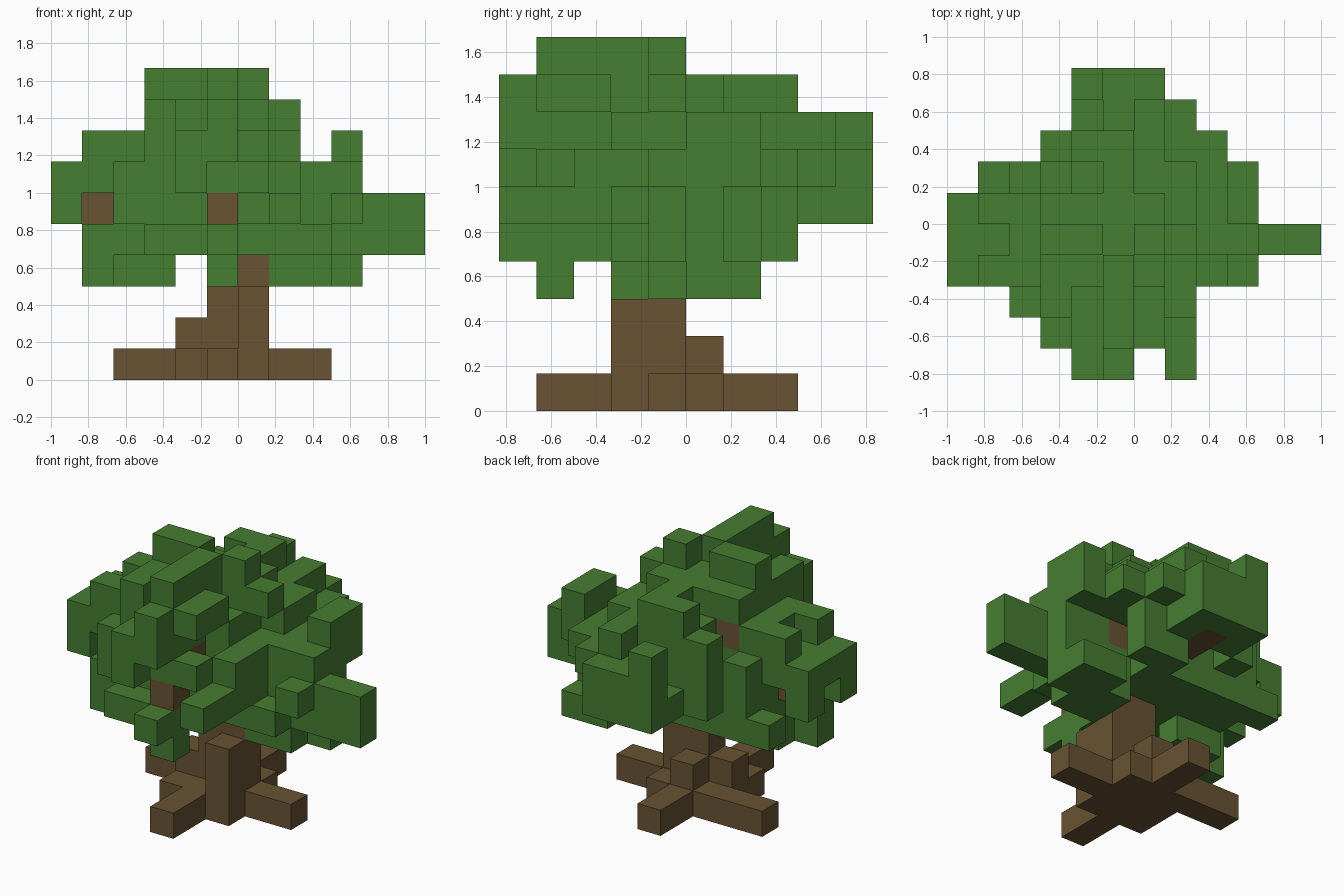
import bpy
import bmesh
from mathutils import Vector

cube = bpy.data.objects.get("Cube")
if cube:
    bpy.data.objects.remove(cube, do_unlink=True)

UNIT = 1 / 6


def make_material(name, colour):
    mat = bpy.data.materials.new(name)
    mat.use_nodes = True
    mat.diffuse_color = colour
    mat.node_tree.nodes["Principled BSDF"].inputs["Base Color"].default_value = colour
    return mat


def blocks(*boxes):
    """Grid cells covered by boxes given as first and last cell in x, y and z."""
    cells = set()
    for x0, x1, y0, y1, z0, z1 in boxes:
        cells |= {(x, y, z) for x in range(x0, x1 + 1)
                  for y in range(y0, y1 + 1) for z in range(z0, z1 + 1)}
    return cells


def build(name, cells, solid, material):
    """Skin the cells where they meet open air and merge the flat faces."""
    bm = bmesh.new()
    for cell in cells:
        for axis in range(3):
            for side in (-1, 1):
                step = [0, 0, 0]
                step[axis] = side
                if tuple(c + s for c, s in zip(cell, step)) in solid:
                    continue
                centre = Vector(cell) + Vector((0.5, 0.5, 0.5)) + Vector(step) / 2
                u, v = Vector(), Vector()
                u[(axis + 1) % 3] = 0.5
                v[(axis + 2) % 3] = 0.5 * side
                ring = (centre - u - v, centre + u - v, centre + u + v, centre - u + v)
                bm.faces.new([bm.verts.new(p * UNIT) for p in ring])
    bmesh.ops.remove_doubles(bm, verts=bm.verts, dist=0.001)
    bmesh.ops.dissolve_limit(bm, angle_limit=0.01, verts=bm.verts, edges=bm.edges)
    mesh = bpy.data.meshes.new(name)
    bm.to_mesh(mesh)
    bm.free()
    mesh.materials.append(material)
    obj = bpy.data.objects.new(name, mesh)
    bpy.context.collection.objects.link(obj)


# Trunk and the stumps around its foot
trunk = blocks(
    (0, 0, -2, -1, 0, 2),
    (-1, -1, -1, -1, 0, 4),
    (0, 0, -1, -1, 3, 4),
    (-1, -1, 0, 0, 1, 1),
    (-2, -2, -1, -1, 1, 1),
)
# Four roots spreading from a square base
roots = blocks(
    (-2, 0, -2, 0, 0, 0),
    (1, 2, -1, -1, 0, 0),
    (-4, -3, 0, 0, 0, 0),
    (-1, -1, 1, 2, 0, 0),
    (-1, -1, -4, -3, 0, 0),
) - trunk
# Branches that show through gaps in the leaves
branches = blocks(
    (-5, -1, -1, -1, 5, 5),
    (-1, -1, -4, 3, 5, 5),
    (-1, -1, -3, -3, 6, 6),
    (0, 1, 0, 0, 5, 5),
    (-3, -3, 0, 0, 7, 7),
)

# Leaves: central mass
core = blocks(
    (-4, 1, -2, 0, 4, 6),
    (-2, 0, 1, 1, 4, 6),
    (1, 1, 1, 1, 6, 6),
    (-3, 0, -2, 0, 7, 7),
    (-2, 0, 1, 1, 7, 7),
    (1, 1, 0, 1, 7, 7),
    (0, 1, 2, 2, 4, 4),
    (1, 1, 2, 2, 5, 5),
    (-3, 0, -3, -3, 5, 5),
    (-3, -1, -3, -3, 4, 4),
)
# Leaves: top tufts
crown = blocks(
    (-3, -1, -2, -1, 8, 8),
    (0, 0, -1, -1, 8, 8),
    (-3, -3, -3, -3, 7, 8),
    (-3, -2, -1, -1, 9, 9),
    (-1, -1, -4, -2, 9, 9),
    (0, 0, -1, -1, 9, 9),
    (1, 1, -1, -1, 8, 8),
    (0, 0, -4, -3, 8, 8),
    (-1, -1, -5, -3, 8, 8),
    (-3, 0, 0, 0, 8, 8),
    (-1, -1, 1, 1, 8, 8),
    (-2, -1, 2, 2, 8, 8),
)
# Leaves: front tufts
front_leaves = blocks(
    (-1, -1, -5, -3, 7, 7),
    (-2, -2, -5, -3, 6, 7),
    (-4, -3, -3, -3, 5, 6),
    (-1, 0, -4, -4, 6, 6),
    (-3, -1, -4, -4, 4, 4),
    (-1, -1, -5, -5, 4, 4),
    (-1, -1, -4, -4, 3, 3),
    (1, 1, -5, -3, 5, 5),
    (1, 1, -3, -3, 6, 6),
)
# Leaves: back tufts
back_leaves = blocks(
    (-1, 0, 3, 4, 5, 6),
    (-2, 0, 2, 2, 6, 6),
    (-2, -2, 3, 3, 5, 5),
    (-2, -2, 4, 4, 5, 7),
    (-2, -1, 2, 2, 7, 7),
    (0, 0, 2, 3, 7, 7),
    (1, 1, 2, 3, 6, 6),
    (-3, -3, 2, 2, 5, 7),
)
# Leaves: tufts on the +x side
left_leaves = blocks(
    (2, 3, -1, 1, 6, 6),
    (2, 3, -1, 0, 4, 5),
    (2, 2, 2, 2, 6, 6),
    (2, 2, -2, -2, 4, 4),
    (2, 3, 1, 1, 3, 3),
    (3, 3, 0, 0, 3, 3),
    (3, 3, 0, 1, 7, 7),
    (3, 3, -2, -2, 5, 5),
    (4, 5, -1, -1, 4, 5),
    (1, 2, -1, 0, 3, 3),
)
# Leaves: tufts on the -x side
right_leaves = blocks(
    (-6, -5, -2, 0, 6, 6),
    (-6, -6, -2, -2, 5, 5),
    (-6, -6, 0, 0, 5, 5),
    (-5, -4, 0, 0, 7, 7),
    (-4, -4, -2, -1, 7, 7),
    (-5, -5, -2, -2, 7, 7),
    (-5, -5, -2, -2, 3, 4),
    (-4, -3, -1, -1, 3, 3),
    (-4, -4, 1, 1, 4, 6),
    (-5, -3, 1, 1, 4, 4),
)

bark = make_material("bark_brown", (0.138, 0.086, 0.033, 1))
leaf = make_material("leaf_green", (0.062, 0.206, 0.032, 1))

parts = {"trunk": trunk, "roots": roots, "branches": branches, "leaf_core": core,
         "leaf_crown": crown, "front_leaves": front_leaves, "back_leaves": back_leaves,
         "left_leaves": left_leaves, "right_leaves": right_leaves}
solid = set().union(*parts.values())
used = set()
for name, cells in parts.items():
    build(name, cells - used, solid, leaf if "lea" in name else bark)
    used |= cells
